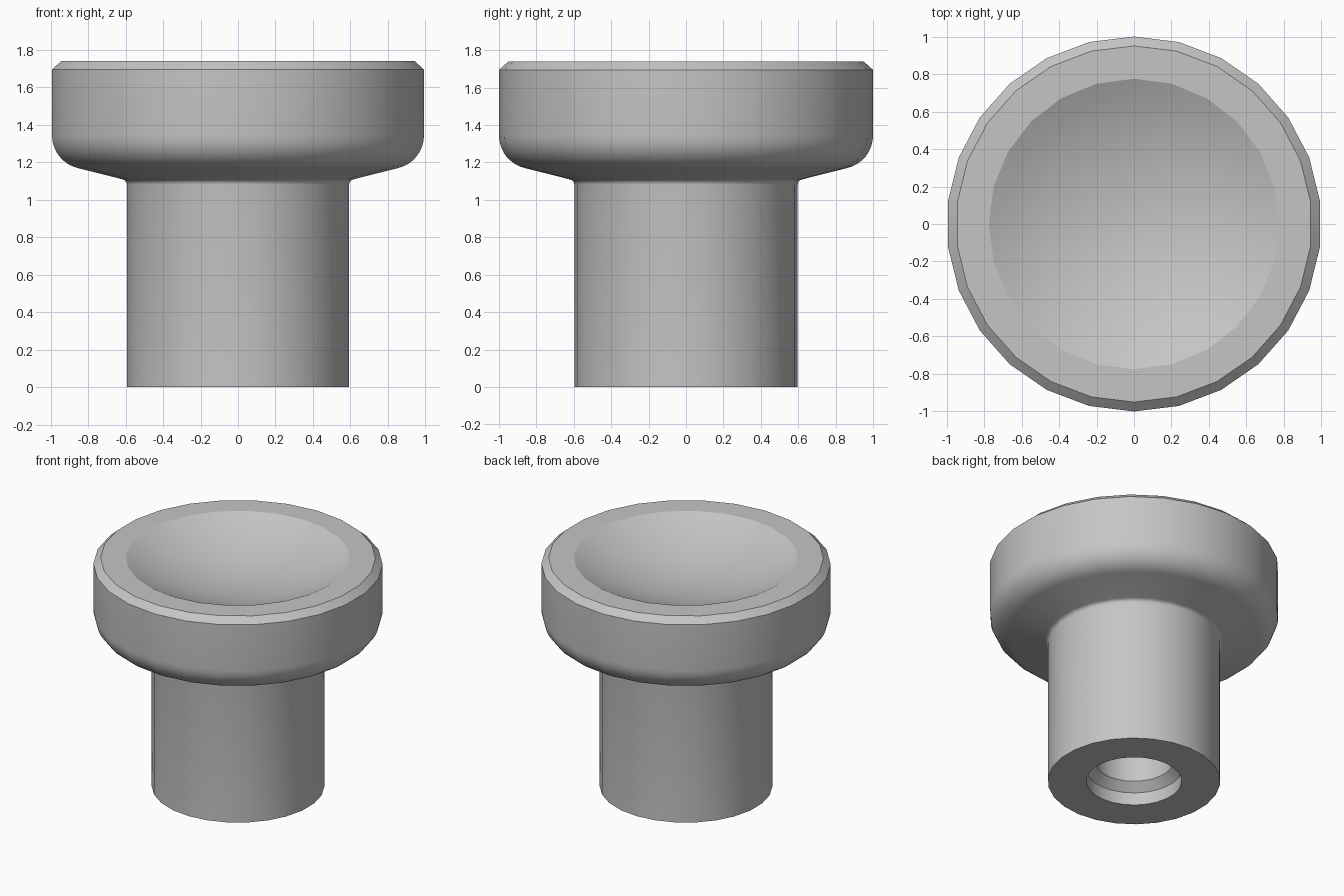
import bpy, bmesh
from math import sin, cos, radians, pi

default = bpy.data.objects.get("Cube")
if default:
    bpy.data.objects.remove(default, do_unlink=True)

grey = bpy.data.materials.new("plain grey")
grey.use_nodes = True
colour = (0.56, 0.56, 0.56, 1)
grey.diffuse_color = colour
grey.node_tree.nodes["Principled BSDF"].inputs["Base Color"].default_value = colour

SIDES, DISH_SIDES = 26, 24
RIM_Z = 1.74


def arc(cx, cz, r, start, end, steps):
    """Points of a circular arc, angles in degrees."""
    angles = [radians(start + (end - start) * i / steps) for i in range(steps + 1)]
    return [(cx + r * cos(a), cz + r * sin(a)) for a in angles]


def revolve(bm, profile, sides):
    """Turn an (r, z) profile about z; returns the rings of vertices."""
    rings = []
    for r, z in profile:
        if r == 0:
            rings.append([bm.verts.new((0, 0, z))] * sides)
        else:
            turn = [pi / 2 + 2 * pi * i / sides for i in range(sides)]
            rings.append([bm.verts.new((r * cos(a), r * sin(a), z)) for a in turn])
    for a, b in zip(rings, rings[1:]):
        for i in range(sides):
            j = (i + 1) % sides
            bm.faces.new(dict.fromkeys((a[i], a[j], b[j], b[i])))
    return rings


def ring_edges(bm, ring):
    return [bm.edges.get((ring[i - 1], ring[i])) for i in range(len(ring))]


bm = bmesh.new()

# Body: blind bore, stem, flared underside, head and chamfered rim
body = [(0, 0.85), (0.27, 0.85), (0.27, 0.155), (0.33, 0.096), (0.33, 0), (0.597, 0)]
body += arc(0.627, 1.08, 0.03, 180, 103.5, 4)
body += arc(0.82, 1.345, 0.18, -76.5, 0, 8)
body += [(1, 1.695), (0.95, RIM_Z)]
outer = revolve(bm, body, SIDES)[-1]

# Shallow spherical dish in the top
radius, slope = 0.775, 28
ball = radius / sin(radians(slope))
centre = RIM_Z + ball * cos(radians(slope))
dish = arc(0, centre, ball, slope - 90, -90, 8)[:-1] + [(0, centre - ball)]
inner = revolve(bm, dish, DISH_SIDES)[0]

# Flat ring joining the rim and the dish
bmesh.ops.triangle_fill(bm, use_beauty=True, normal=(0, 0, 1),
                        edges=ring_edges(bm, outer) + ring_edges(bm, inner))
bmesh.ops.recalc_face_normals(bm, faces=bm.faces)

mesh = bpy.data.meshes.new("knob")
bm.to_mesh(mesh)
bm.free()
mesh.materials.append(grey)
knob = bpy.data.objects.new("knob", mesh)
bpy.context.collection.objects.link(knob)
bpy.context.view_layer.objects.active = knob
knob.select_set(True)
bpy.ops.object.shade_smooth_by_angle(angle=radians(22))
